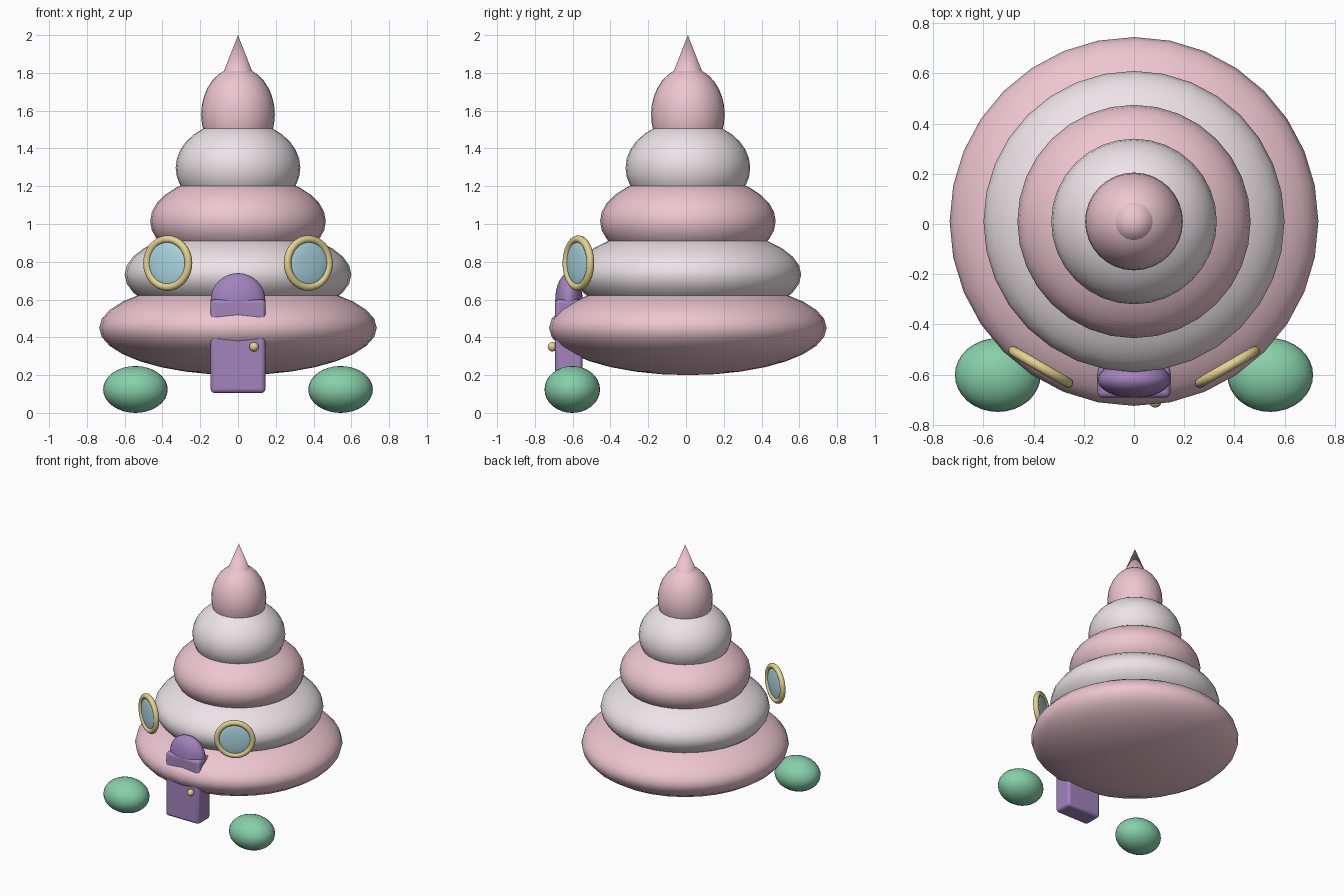
import bpy
from math import radians

if "Cube" in bpy.data.objects:
    bpy.data.objects.remove(bpy.data.objects["Cube"])

def material(name, rgb):
    m = bpy.data.materials.new(name)
    m.diffuse_color = (*rgb, 1)
    m.use_nodes = True
    m.node_tree.nodes["Principled BSDF"].inputs["Base Color"].default_value = m.diffuse_color
    return m

PINK = material("pink", (0.85, 0.56, 0.64))
CREAM = material("cream", (0.84, 0.77, 0.80))
PURPLE = material("purple", (0.36, 0.23, 0.51))
GOLD = material("gold", (0.78, 0.65, 0.27))
BLUE = material("blue", (0.42, 0.70, 0.79))
GREEN = material("green", (0.24, 0.63, 0.40))

def finish(name, mat, smooth=True):
    ob = bpy.context.object
    ob.name = name
    ob.data.materials.append(mat)
    if smooth:
        bpy.ops.object.shade_smooth_by_angle(angle=radians(40))
    return ob

def ellipsoid(name, mat, loc, size, rot=(0, 0, 0), seg=32, rings=16):
    bpy.ops.mesh.primitive_uv_sphere_add(segments=seg, ring_count=rings, radius=1,
                                         location=loc, rotation=rot)
    bpy.context.object.scale = size
    return finish(name, mat)

CY = 0.01

# Stacked swirl tiers, alternating pink and cream
for i in range(5):
    r = 0.735 - 0.135 * i
    ellipsoid(f"tier_{i + 1}", CREAM if i % 2 else PINK,
              (0, CY, 0.45 + 0.2825 * i), (r, r, 0.25))

# Pointed tip
bpy.ops.mesh.primitive_cone_add(vertices=32, radius1=0.098, radius2=0, depth=0.25,
                                location=(0, CY, 1.875))
finish("tip", PINK)

# Door slab with rounded edges
bpy.ops.mesh.primitive_cube_add(size=1, location=(0, -0.62, 0.353))
door = bpy.context.object
door.scale = (0.29, 0.145, 0.495)
bpy.ops.object.transform_apply(location=False, rotation=False, scale=True)
bev = door.modifiers.new("round_edges", 'BEVEL')
bev.width = 0.02
bev.segments = 3
finish("door", PURPLE)

# Door arch and knob
ellipsoid("door_arch", PURPLE, (0, -0.62, 0.595), (0.145, 0.0725, 0.145))
ellipsoid("door_knob", GOLD, (0.085, -0.707, 0.35), (0.025,) * 3, seg=16, rings=8)

# Round windows and bushes on both sides
for s, side in ((-1, "left"), (1, "right")):
    loc = (s * 0.372, -0.57, 0.793)
    rot = (radians(90), 0, s * radians(30))
    bpy.ops.mesh.primitive_torus_add(major_radius=0.127, minor_radius=0.02,
                                     major_segments=32, minor_segments=12,
                                     location=loc, rotation=rot)
    finish(f"window_frame_{side}", GOLD)
    ellipsoid(f"window_glass_{side}", BLUE, loc, (0.12, 0.12, 0.02), rot)
    ellipsoid(f"bush_{side}", GREEN, (s * 0.543, -0.602, 0.124), (0.171, 0.147, 0.124))
